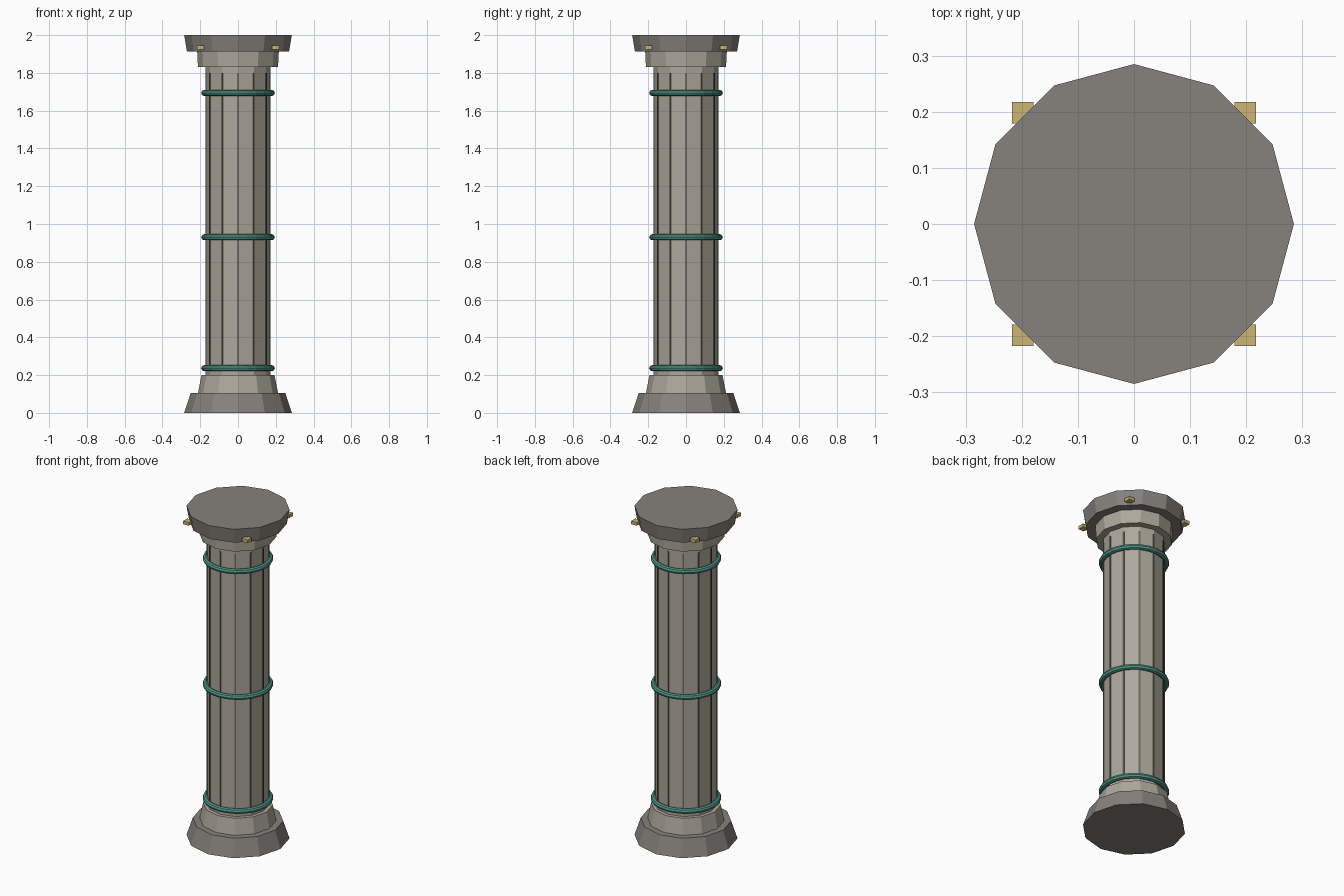
import bpy
from math import cos, sin, pi, radians

if "Cube" in bpy.data.objects:
    bpy.data.objects.remove(bpy.data.objects["Cube"])


def material(name, rgb):
    m = bpy.data.materials.new(name)
    m.diffuse_color = (*rgb, 1)
    m.use_nodes = True
    m.node_tree.nodes["Principled BSDF"].inputs["Base Color"].default_value = m.diffuse_color
    return m


DARK = material("dark_stone", (0.24, 0.22, 0.20))
LIGHT = material("light_stone", (0.42, 0.39, 0.33))
GROOVE = material("groove_stone", (0.15, 0.14, 0.12))
TEAL = material("teal_band", (0.08, 0.30, 0.24))
GOLD = material("gold_stud", (0.60, 0.46, 0.18))


def finish(name, mat):
    ob = bpy.context.object
    ob.name = name
    ob.data.materials.append(mat)
    return ob


def drum(name, r_bottom, r_top, z0, z1, mat):
    # 12-sided block with a corner on each axis
    bpy.ops.mesh.primitive_cone_add(vertices=12, radius1=r_bottom, radius2=r_top,
                                    depth=z1 - z0, location=(0, 0, (z0 + z1) / 2))
    return finish(name, mat)


def box(name, size, location, angle, mat):
    bpy.ops.mesh.primitive_cube_add(size=1, location=location, rotation=(0, 0, angle))
    ob = finish(name, mat)
    ob.scale = size
    return ob


# Stacked column blocks
drum("base_plinth", 0.285, 0.25, 0.0, 0.105, DARK)
drum("base_collar", 0.212, 0.193, 0.105, 0.2, LIGHT)
drum("shaft", 0.171, 0.171, 0.2, 1.83, LIGHT)
drum("capital_neck", 0.212, 0.216, 1.83, 1.912, LIGHT)
drum("capital_slab", 0.27, 0.285, 1.912, 2.0, DARK)

# Thin ribs along the shaft corners
for i in range(12):
    a = radians(30 * i)
    box(f"shaft_rib_{i + 1}", (0.012, 0.010, 1.56),
        (0.167 * cos(a), 0.167 * sin(a), 1.02), a, GROOVE)

# Bands round the shaft
for label, z in (("lower", 0.237), ("middle", 0.93), ("upper", 1.694)):
    bpy.ops.mesh.primitive_torus_add(major_segments=24, minor_segments=8,
                                     major_radius=0.179, minor_radius=0.016,
                                     location=(0, 0, z))
    finish(f"{label}_band", TEAL)

# Studs on the capital diagonals
for i in range(4):
    a = pi / 4 + i * pi / 2
    box(f"capital_stud_{i + 1}", (0.038, 0.038, 0.02),
        (0.28 * cos(a), 0.28 * sin(a), 1.934), 0, GOLD)
